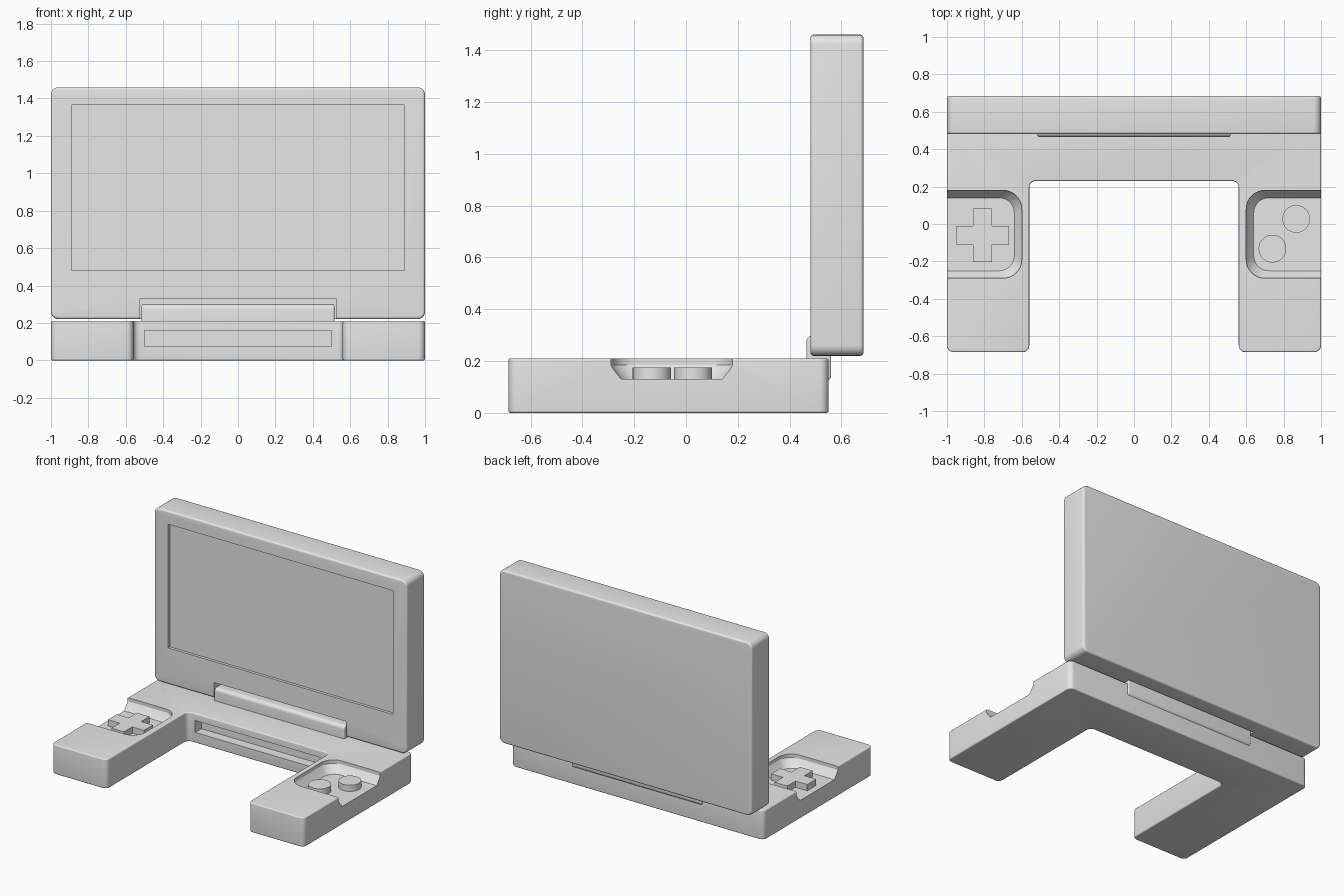
import bpy, bmesh, math
from mathutils import Vector

if "Cube" in bpy.data.objects:
    bpy.data.objects.remove(bpy.data.objects["Cube"], do_unlink=True)

grey = bpy.data.materials.new("plain grey")
grey.use_nodes = True
grey.diffuse_color = (0.8, 0.8, 0.8, 1)
grey.node_tree.nodes["Principled BSDF"].inputs["Base Color"].default_value = (0.8, 0.8, 0.8, 1)


def finish(name, bm):
    bmesh.ops.recalc_face_normals(bm, faces=bm.faces)
    mesh = bpy.data.meshes.new(name)
    bm.to_mesh(mesh)
    bm.free()
    mesh.materials.append(grey)
    obj = bpy.data.objects.new(name, mesh)
    bpy.context.collection.objects.link(obj)
    return obj


def prism(name, outline, start, end, axis="Z", corner=0, rim=0):
    """Extrude an outline along an axis, rounding its corners and then its rims."""
    bm = bmesh.new()
    place = {"Z": lambda a, b: (a, b, start), "Y": lambda a, b: (a, start, b),
             "X": lambda a, b: (start, a, b)}[axis]
    face = bm.faces.new([bm.verts.new(place(a, b)) for a, b in outline])
    out = bmesh.ops.extrude_face_region(bm, geom=[face])
    i = "XYZ".index(axis)
    shift = Vector((0, 0, 0))
    shift[i] = end - start
    bmesh.ops.translate(bm, vec=shift, verts=[v for v in out["geom"] if isinstance(v, bmesh.types.BMVert)])
    bmesh.ops.recalc_face_normals(bm, faces=bm.faces)
    along = lambda e: abs(e.verts[0].co[i] - e.verts[1].co[i]) > 1e-5
    for radius, pick in ((corner, True), (rim, False)):
        if radius:
            edges = [e for e in bm.edges if along(e) == pick]
            bmesh.ops.bevel(bm, geom=edges, offset=radius, offset_type="OFFSET",
                            segments=5, profile=0.5, affect="EDGES")
    return finish(name, bm)


def rect(x0, x1, y0, y1):
    return [(x0, y0), (x1, y0), (x1, y1), (x0, y1)]


def rounded_rect(x0, x1, y0, y1, r, steps=8):
    pts = []
    for k, (cx, cy) in enumerate(((x1 - r, y1 - r), (x0 + r, y1 - r), (x0 + r, y0 + r), (x1 - r, y0 + r))):
        for s in range(steps + 1):
            t = math.pi / 2 * (k + s / steps)
            pts.append((cx + r * math.cos(t), cy + r * math.sin(t)))
    return pts


def dish(name, side):
    """Thumb well cutter that tapers to its floor and runs out of the side."""
    bm = bmesh.new()
    rings = []
    for inset, z in ((0, 0.3), (0, 0.185), (0.012, 0.165), (0.04, 0.13)):
        pts = rounded_rect(0.60 + inset, 1.3, -0.29 + inset, 0.18 - inset, 0.1 - inset / 2)
        rings.append([bm.verts.new((side * x, y, z)) for x, y in pts])
    for a, b in zip(rings, rings[1:]):
        for k in range(len(a)):
            n = (k + 1) % len(a)
            bm.faces.new((a[k], a[n], b[n], b[k]))
    bm.faces.new(rings[0])
    bm.faces.new(rings[-1])
    return finish(name, bm)


def cut(obj, cutter):
    mod = obj.modifiers.new("cut", "BOOLEAN")
    mod.operation = "DIFFERENCE"
    mod.solver = "EXACT"
    mod.object = cutter
    cutter.hide_render = True
    cutter.hide_viewport = False
    bpy.context.view_layer.objects.active = obj
    bpy.ops.object.modifier_apply(modifier=mod.name)
    bpy.data.objects.remove(cutter, do_unlink=True)


# U-shaped base with thumb wells and a front slot
base = prism("base", [(-1, 0.55), (-1, -0.685), (-0.56, -0.685), (-0.56, 0.23),
                      (0.56, 0.23), (0.56, -0.685), (1, -0.685), (1, 0.55)],
             0, 0.21, corner=0.035, rim=0.008)
for side in (-1, 1):
    cut(base, dish("well_cutter", side))
cut(base, prism("slot_cutter", rect(-0.5, 0.5, 0.075, 0.16), 0.1, 0.3, "Y"))

# Lid with a recessed screen and a hinge notch
lid = prism("lid", rect(-1, 1, 0.22, 1.46), 0.48, 0.685, "Y", corner=0.04, rim=0.014)
cut(lid, prism("screen_cutter", rect(-0.89, 0.89, 0.48, 1.365), 0.4, 0.5, "Y"))
cut(lid, prism("notch_cutter", rect(-0.525, 0.525, 0.1, 0.33), 0.4, 0.575, "Y"))

# Hinge joining lid and base
hinge = prism("hinge", rect(0.465, 0.56, 0.12, 0.3), -0.515, 0.515, "X", corner=0.025, rim=0.008)

# Direction pad
w, r, cx, cy = 0.05, 0.143, -0.81, -0.06
cross = [(w, w), (w, r), (-w, r), (-w, w), (-r, w), (-r, -w),
         (-w, -w), (-w, -r), (w, -r), (w, -w), (r, -w), (r, w)]
pad = prism("direction_pad", [(cx + x, cy + y) for x, y in cross], 0.12, 0.175)
parts = [base, lid, hinge, pad]

# Round buttons
for name, bx, by in (("rear_button", 0.867, 0.027), ("front_button", 0.74, -0.132)):
    ring = [(bx + 0.074 * math.cos(k * math.tau / 32), by + 0.074 * math.sin(k * math.tau / 32))
            for k in range(32)]
    parts.append(prism(name, ring, 0.12, 0.175))

# Smooth shading with sharp edges kept
bpy.ops.object.select_all(action="DESELECT")
for obj in parts:
    obj.select_set(True)
bpy.context.view_layer.objects.active = base
bpy.ops.object.shade_smooth_by_angle(angle=math.radians(30))
